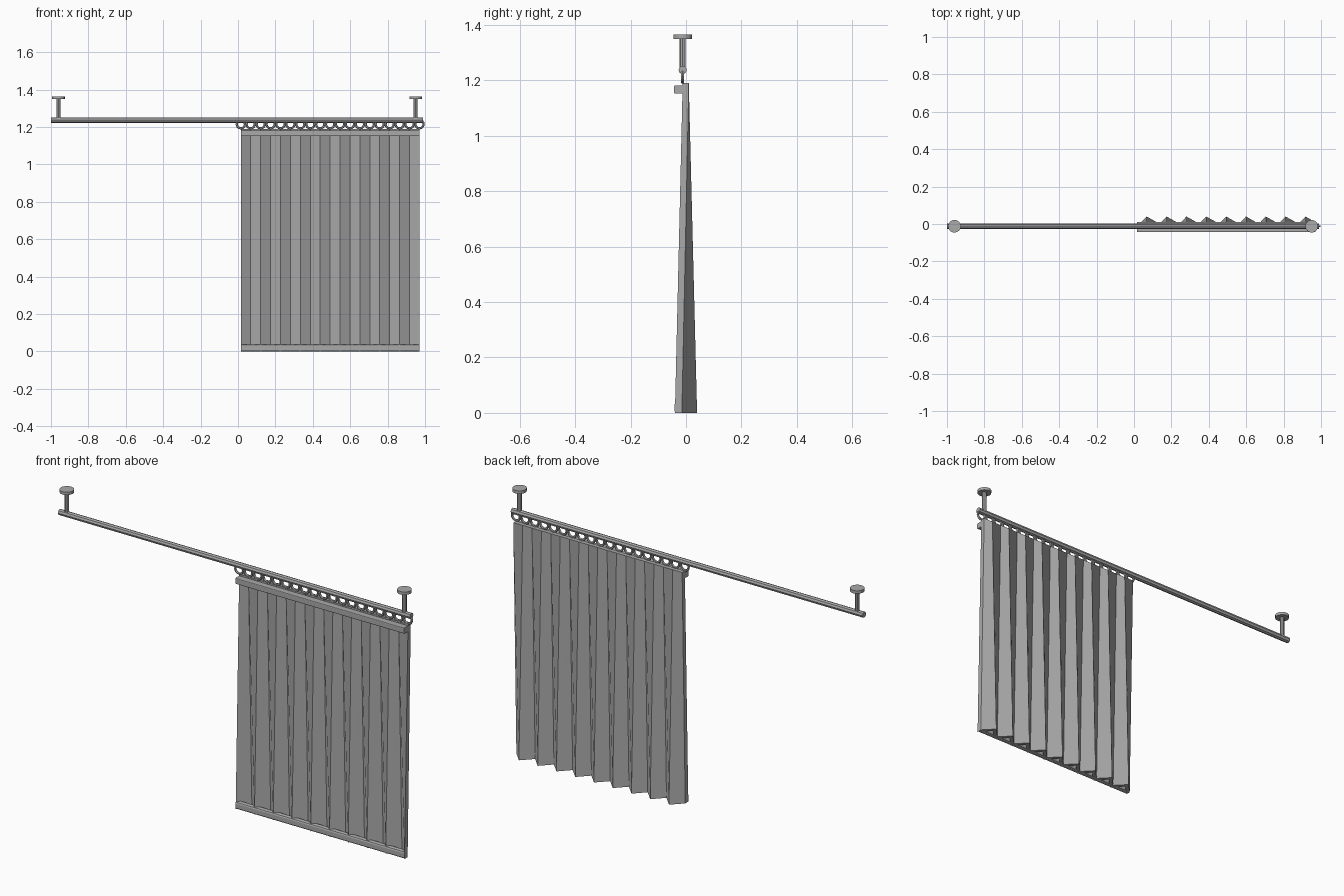
import bpy, bmesh, math
from mathutils import Matrix

if "Cube" in bpy.data.objects:
    bpy.data.objects.remove(bpy.data.objects["Cube"])

GREY = bpy.data.materials.new("plain grey")
GREY.use_nodes = True
COLOUR = (0.4, 0.4, 0.4, 1)
GREY.diffuse_color = COLOUR
GREY.node_tree.nodes["Principled BSDF"].inputs["Base Color"].default_value = COLOUR

LEFT, RIGHT = 0.015, 0.97      # curtain edges
FOLDS = 18
STEP = (RIGHT - LEFT) / FOLDS
ROD_Y, ROD_Z = -0.012, 1.237


def finish(name, bm):
    bmesh.ops.recalc_face_normals(bm, faces=bm.faces)
    mesh = bpy.data.meshes.new(name)
    bm.to_mesh(mesh)
    bm.free()
    mesh.materials.append(GREY)
    obj = bpy.data.objects.new(name, mesh)
    bpy.context.collection.objects.link(obj)
    return obj


def cylinder(name, radius, length, centre, sides, along_x=False):
    bm = bmesh.new()
    turn = Matrix.Rotation(math.pi / 2, 4, 'Y') if along_x else Matrix()
    bmesh.ops.create_cone(bm, cap_ends=True, segments=sides, radius1=radius,
                          radius2=radius, depth=length,
                          matrix=Matrix.Translation(centre) @ turn)
    return finish(name, bm)


def bar(name, y0, y1, z0, z1, bevel):
    bm = bmesh.new()
    size = Matrix.Diagonal((RIGHT - LEFT, y1 - y0, z1 - z0, 1))
    place = Matrix.Translation(((LEFT + RIGHT) / 2, (y0 + y1) / 2, (z0 + z1) / 2))
    bmesh.ops.create_cube(bm, size=1, matrix=place @ size)
    # Chamfer only the long edges
    long_edges = [e for e in bm.edges
                  if abs(e.verts[0].co.x - e.verts[1].co.x) > 0.5]
    bmesh.ops.bevel(bm, geom=long_edges, offset=bevel, segments=2,
                    profile=0.5, affect='EDGES')
    return finish(name, bm)


# Pleated curtain: thick zigzag that flattens towards the top
bm = bmesh.new()
sections = []
for i in range(FOLDS + 1):
    x = LEFT + i * STEP
    front, back = (0.015, 0.04) if i % 2 else (-0.04, -0.015)
    corners = [(x, front, 0), (x, back, 0), (x, 0.01, 1.19), (x, -0.012, 1.19)]
    sections.append([bm.verts.new(c) for c in corners])
for a, b in zip(sections, sections[1:]):
    for j in range(4):
        k = (j + 1) % 4
        bm.faces.new((a[j], a[k], b[k], b[j]))
bm.faces.new(sections[0])
bm.faces.new(sections[-1])
finish("curtain", bm)

# Heading band and hem
bar("heading_band", -0.043, -0.008, 1.152, 1.182, 0.004)
bar("hem", -0.042, -0.014, 0.0, 0.038, 0.009)

# Rod and its two ceiling mounts
cylinder("rod", 0.015, 1.99, (-0.005, ROD_Y, ROD_Z), 8, along_x=True)
for side, x in (("right", -0.96), ("left", 0.95)):
    cylinder(side + "_mount_stem", 0.011, 0.11, (x, ROD_Y, 1.3), 8)
    cylinder(side + "_mount_plate", 0.034, 0.015, (x, ROD_Y, 1.357), 16)


# Row of hanging rings, lying in the plane of the rod
def ring(name, x, z, major, minor, around=16, tube=6):
    bm = bmesh.new()
    loops = []
    for i in range(around):
        a = math.tau * i / around
        loop = []
        for j in range(tube):
            b = math.tau * j / tube
            r = major + minor * math.cos(b)
            loop.append(bm.verts.new((x + r * math.cos(a),
                                      ROD_Y + minor * math.sin(b),
                                      z + r * math.sin(a))))
        loops.append(loop)
    for i in range(around):
        p, q = loops[i], loops[(i + 1) % around]
        for j in range(tube):
            k = (j + 1) % tube
            bm.faces.new((p[j], p[k], q[k], q[j]))
    return finish(name, bm)


for i in range(FOLDS + 1):
    ring(f"ring_{i + 1}", LEFT + i * STEP, 1.215, 0.022, 0.006)
